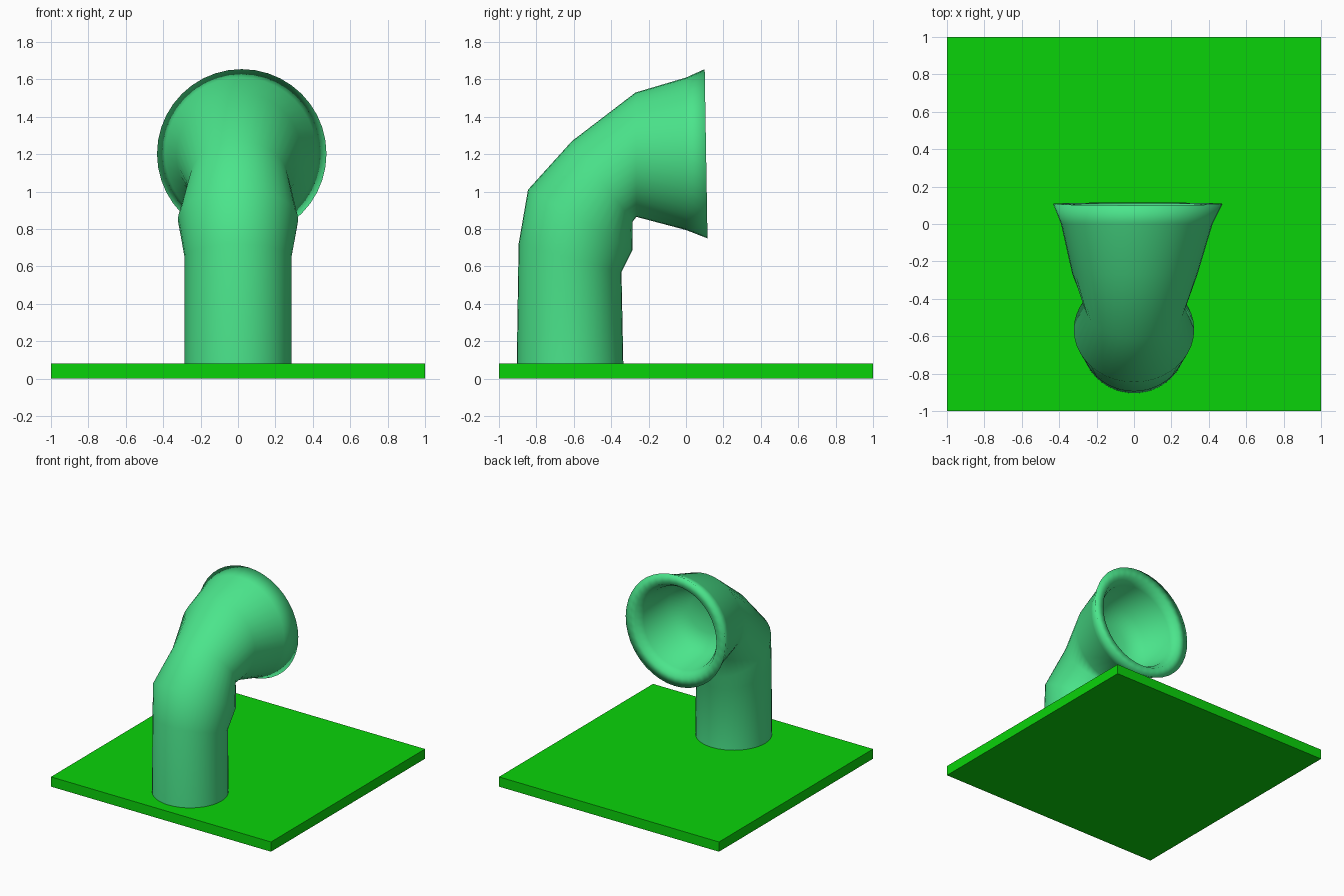
import bpy
import bmesh
import math
from mathutils import Vector

if "Cube" in bpy.data.objects:
    bpy.data.objects.remove(bpy.data.objects["Cube"], do_unlink=True)


def make_material(name, rgb):
    mat = bpy.data.materials.new(name)
    mat.use_nodes = True
    color = (*rgb, 1)
    mat.diffuse_color = color
    mat.node_tree.nodes["Principled BSDF"].inputs["Base Color"].default_value = color
    return mat


def add_object(name, bm, mat, smooth):
    bmesh.ops.recalc_face_normals(bm, faces=bm.faces)
    for face in bm.faces:
        face.smooth = smooth
    mesh = bpy.data.meshes.new(name)
    bm.to_mesh(mesh)
    bm.free()
    mesh.materials.append(mat)
    obj = bpy.data.objects.new(name, mesh)
    bpy.context.collection.objects.link(obj)
    return obj


grass_green = make_material("grass green", (0.003, 0.65, 0.003))
mint_green = make_material("mint green", (0.07, 0.78, 0.26))

# Square base plate
bm = bmesh.new()
bmesh.ops.create_cube(bm, size=1)
bmesh.ops.scale(bm, vec=(2, 2, 0.08), verts=bm.verts)
bmesh.ops.translate(bm, vec=(0, 0, 0.04), verts=bm.verts)
add_object("base_plate", bm, grass_green, False)

# Bent pipe: each ring has an outer (y, z), an inner (y, z), a half width and an x centre
SIDES = 40
rings = [
    ((-0.905, 0.07), (-0.335, 0.07), 0.285, 0),
    ((-0.895, 0.72), (-0.345, 0.57), 0.285, 0),
    ((-0.845, 1.01), (-0.285, 0.69), 0.322, 0),
    ((-0.61, 1.27), (-0.285, 0.84), 0.265, 0.005),
    ((-0.27, 1.53), (-0.265, 0.865), 0.335, 0.005),
    ((0, 1.61), (0, 0.795), 0.405, 0.015),
    # Rolled rim and hollow mouth
    ((0.10, 1.655), (0.115, 0.75), 0.453, 0.02),
    ((0.10, 1.57), (0.11, 0.83), 0.37, 0.02),
    ((0.04, 1.535), (0.05, 0.865), 0.335, 0.02),
    ((-0.2, 1.49), (-0.2, 0.91), 0.29, 0.015),
    ((-0.27, 1.35), (-0.27, 1.05), 0.15, 0.01),
]

bm = bmesh.new()
loops = []
for outer, inner, half_width, x in rings:
    a, b = Vector((x, *outer)), Vector((x, *inner))
    mid, up = (a + b) / 2, (a - b) / 2
    side = Vector((half_width, 0, 0))
    angles = [math.tau * i / SIDES for i in range(SIDES)]
    loops.append([bm.verts.new(mid + up * math.cos(t) + side * math.sin(t)) for t in angles])
for lower, upper in zip(loops, loops[1:]):
    for i in range(SIDES):
        j = (i + 1) % SIDES
        bm.faces.new((lower[i], lower[j], upper[j], upper[i]))
bm.faces.new(loops[-1])
add_object("bent_pipe", bm, mint_green, True)
